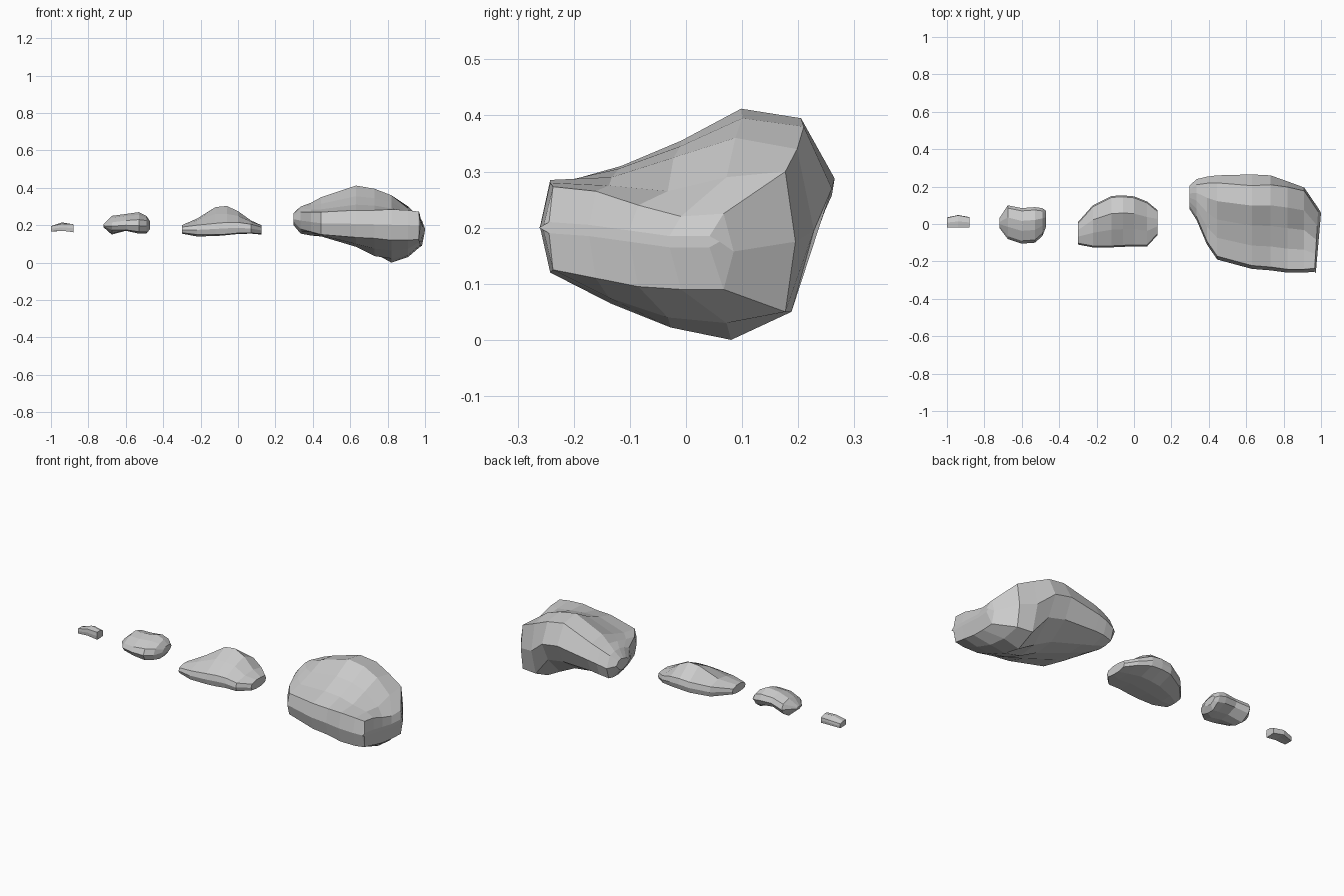
import bpy, bmesh


def rock(name, sections, rim, back_top=None, back_low=None):
    """Loft a rock along x. Section: x (front, back), y front, y back, top heights, bottom
    heights (heights run front to back); the sides bulge outward by `rim` at mid height.
    back_top / back_low pull in the back edge of the upper / lower surface."""
    bm = bmesh.new()
    rings, n = [], len(sections[0][3])
    for k, (x, y0, y1, top, bottom) in enumerate(sections):
        xa, xb = x if isinstance(x, tuple) else (x, x)
        inset = min(rim, (y1 - y0) * 0.2)

        def spread(back):
            a, b = y0 + inset, y1 - back
            return [a + (b - a) * i / (n - 1) for i in range(n)]

        pts = list(zip(spread(back_top[k] if back_top else inset), top))
        pts.append((y1, (top[-1] + bottom[-1]) / 2))
        pts += list(zip(spread(back_low[k] if back_low else inset), bottom))[::-1]
        pts.append((y0, (top[0] + bottom[0]) / 2))
        rings.append([bm.verts.new((xa + (xb - xa) * (y - y0) / (y1 - y0), y, z))
                      for y, z in pts])
    # skin between sections
    m = len(rings[0])
    for a, b in zip(rings, rings[1:]):
        for i in range(m):
            j = (i + 1) % m
            bm.faces.new((a[i], a[j], b[j], b[i]))
    # end caps as strips of quads plus the two rim triangles
    for r in (rings[0], rings[-1]):
        for i in range(n - 1):
            bm.faces.new((r[i], r[i + 1], r[2 * n - 1 - i], r[2 * n - i]))
        bm.faces.new((r[n - 1], r[n], r[n + 1]))
        bm.faces.new((r[0], r[2 * n], r[2 * n + 1]))
    bmesh.ops.recalc_face_normals(bm, faces=bm.faces)
    mesh = bpy.data.meshes.new(name)
    bm.to_mesh(mesh)
    bm.free()
    obj = bpy.data.objects.new(name, mesh)
    bpy.context.collection.objects.link(obj)


# Largest rock: ledge at the front, flat ridge at the back, deep belly to the right
rock("boulder", [
    (0.297, 0.08, 0.205, (.245, .255, .26, .265, .26), (.22, .21, .20, .20, .215)),
    (0.335, 0.02, 0.24, (.27, .29, .30, .30, .29), (.18, .165, .155, .155, .165)),
    (0.39, -0.11, 0.253, (.27, .285, .305, .32, .315), (.165, .155, .145, .15, .175)),
    (0.445, -0.19, 0.26, (.27, .285, .315, .35, .335), (.15, .145, .14, .145, .18)),
    (0.63, -0.24, 0.265, (.28, .31, .355, .412, .395), (.135, .10, .085, .10, .18)),
    (0.73, -0.248, 0.26, (.28, .305, .345, .395, .38), (.13, .075, .035, .05, .16)),
    (0.82, -0.26, 0.228, (.285, .29, .325, .36, .34), (.12, .065, .022, .0, .05)),
    (0.91, -0.26, 0.195, (.28, .275, .265, .29, .30), (.12, .075, .04, .03, .05)),
    ((.965, .985), -0.255, 0.085, (.273, .265, .24, .22, .225), (.125, .11, .095, .09, .09)),
    ((.972, 1.0), -0.262, 0.06, (.21, .205, .195, .185, .185), (.19, .185, .175, .165, .165)),
], 0.018,
    (.02, .03, .035, .04, .06, .05, .03, .018, .018, .018),
    (.02, .02, .025, .035, .05, .055, .04, .018, .018, .018))

# Medium rock: low slab with a hump
rock("medium_rock", [
    (-0.30, -0.11, 0.01, (.19, .20, .20, .19), (.16, .155, .155, .16)),
    (-0.22, -0.125, 0.10, (.20, .225, .235, .215), (.15, .14, .14, .16)),
    (-0.12, -0.125, 0.15, (.21, .26, .297, .235), (.15, .142, .145, .175)),
    (-0.06, -0.122, 0.153, (.215, .26, .303, .24), (.152, .147, .15, .18)),
    (0.0, -0.12, 0.148, (.215, .25, .275, .235), (.158, .153, .155, .18)),
    (0.07, -0.12, 0.12, (.205, .22, .225, .21), (.158, .155, .155, .17)),
    (0.125, -0.06, 0.075, (.19, .20, .20, .195), (.155, .15, .15, .16)),
], 0.008)

# Small rock: saddle shaped, arched underneath
rock("small_rock", [
    (-0.72, -0.02, 0.03, (.20, .205, .205, .205), (.195, .19, .19, .195)),
    (-0.675, -0.08, 0.10, (.215, .24, .25, .235), (.175, .155, .15, .18)),
    (-0.60, -0.105, 0.085, (.225, .25, .26, .245), (.175, .17, .175, .195)),
    (-0.53, -0.10, 0.09, (.23, .255, .27, .25), (.165, .155, .165, .19)),
    (-0.49, -0.065, 0.085, (.225, .24, .25, .24), (.165, .155, .155, .185)),
    (-0.47, -0.015, 0.07, (.21, .22, .22, .22), (.185, .18, .18, .19)),
], 0.015)

# Pebble: tiny gabled block
rock("pebble", [
    (-1.0, -0.02, 0.035, (.195, .195, .19), (.167, .165, .165)),
    (-0.94, -0.02, 0.048, (.207, .215, .20), (.17, .175, .172)),
    (-0.88, -0.02, 0.037, (.205, .205, .195), (.163, .162, .165)),
], 0.002)
